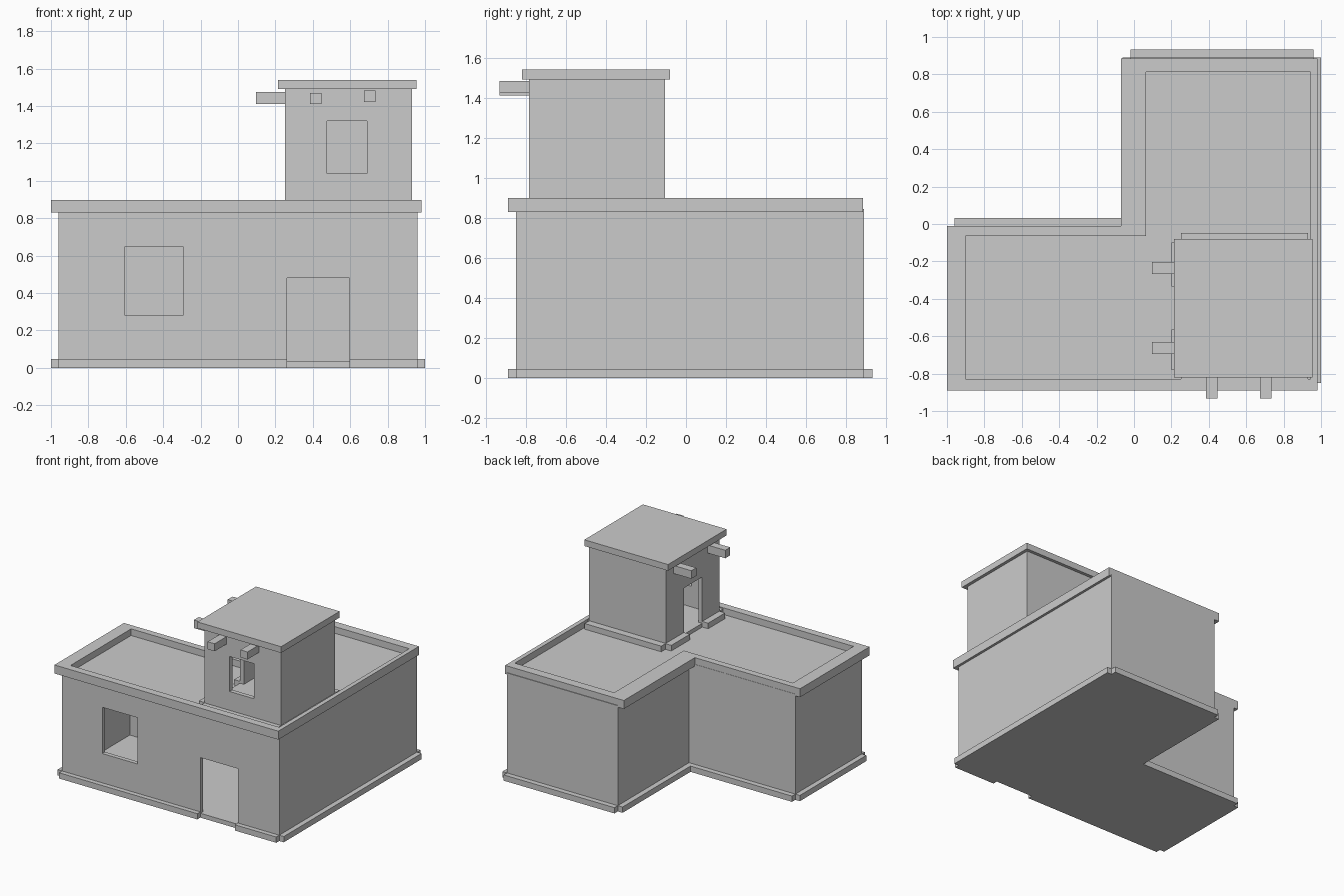
import bpy, bmesh

if "Cube" in bpy.data.objects:
    bpy.data.objects.remove(bpy.data.objects["Cube"])


def prism(name, pts, z0, z1):
    """Extrude a flat outline from z0 to z1."""
    bm = bmesh.new()
    low = bm.faces.new([bm.verts.new((x, y, z0)) for x, y in pts])
    ext = bmesh.ops.extrude_face_region(bm, geom=[low])
    for v in ext["geom"]:
        if isinstance(v, bmesh.types.BMVert):
            v.co.z = z1
    bmesh.ops.recalc_face_normals(bm, faces=bm.faces)
    mesh = bpy.data.meshes.new(name)
    bm.to_mesh(mesh)
    bm.free()
    ob = bpy.data.objects.new(name, mesh)
    bpy.context.collection.objects.link(ob)
    return ob


def box(name, x0, x1, y0, y1, z0, z1):
    return prism(name, [(x0, y0), (x1, y0), (x1, y1), (x0, y1)], z0, z1)


def cut(target, *cutters):
    """Subtract cutters from target, then remove them."""
    for c in cutters:
        c.hide_render = True
        m = target.modifiers.new("cut", 'BOOLEAN')
        m.operation = 'DIFFERENCE'
        m.solver = 'EXACT'
        m.object = c
        bpy.context.view_layer.objects.active = target
        bpy.ops.object.modifier_apply(modifier=m.name)
        bpy.data.objects.remove(c)


def ell(x0, x1, y0, y1, nx, ny):
    """L-shaped plan with its notch at the back left."""
    return [(x0, y0), (x1, y0), (x1, y1), (nx, y1), (nx, ny), (x0, ny)]


T = 0.035      # wall thickness
ROOF = 0.845   # main roof level

# Hollow L-shaped house with a front window and door
house = prism("house_walls", ell(-0.96, 0.96, -0.85, 0.89, -0.02, -0.01), 0, ROOF)
cut(house,
    prism("room", ell(-0.96 + T, 0.96 - T, -0.85 + T, 0.89 - T, -0.02 + T, -0.01 - T),
          T, ROOF - T),
    box("window_hole", -0.605, -0.295, -0.9, -0.75, 0.28, 0.65),
    box("door_hole", 0.262, 0.595, -0.9, -0.75, T, 0.48))

# Parapet around the main roof
parapet = prism("parapet", ell(-1.0, 0.98, -0.89, 0.885, -0.07, -0.012), 0.83, 0.898)
cut(parapet, prism("parapet_hole",
                   ell(-0.90, 0.945, -0.83, 0.813, 0.065, -0.065), 0.7, 1.0))

# Plinth strips along each ground-floor wall, open at the corners
for name, x0, x1, y0, y1 in [
        ("front_left", -0.96, 0.262, -0.888, -0.85),
        ("front_right", 0.595, 0.96, -0.888, -0.85),
        ("right", 0.96, 1.0, -0.85, 0.89),
        ("back", -0.02, 0.96, 0.89, 0.932),
        ("notch_side", -0.062, -0.02, -0.01, 0.89),
        ("notch_back", -0.96, -0.02, -0.01, 0.032),
        ("left", -1.0, -0.96, -0.85, -0.01)]:
    box("plinth_" + name, x0, x1, y0, y1, 0, 0.046)

# Hollow tower with a front window and a left door onto the roof
tower = box("tower_walls", 0.252, 0.93, -0.785, -0.105, ROOF - 0.01, 1.49)
cut(tower,
    box("tower_room", 0.252 + T, 0.93 - T, -0.785 + T, -0.105 - T, ROOF + 0.03, 1.47),
    box("tower_window_hole", 0.475, 0.69, -0.85, -0.7, 1.04, 1.32),
    box("tower_door_hole", 0.2, 0.35, -0.565, -0.335, ROOF + 0.03, 1.245))
box("tower_roof", 0.215, 0.955, -0.82, -0.08, 1.49, 1.54)

# Plinth strips around the tower
for name, x0, x1, y0, y1 in [
        ("front", 0.252, 0.93, -0.833, -0.785),
        ("back", 0.252, 0.93, -0.105, -0.047),
        ("right", 0.93, 0.97, -0.785, -0.105),
        ("left_near", 0.2, 0.252, -0.78, -0.565),
        ("left_far", 0.2, 0.252, -0.335, -0.10)]:
    box("tower_plinth_" + name, x0, x1, y0, y1, ROOF - 0.01, 0.89)

# Beam ends poking out under the tower roof
for i, y in enumerate((-0.663, -0.235)):
    box(f"left_beam_{i + 1}", 0.095, 0.27, y - 0.031, y + 0.031, 1.411, 1.475)
for i, (x, z) in enumerate(((0.415, 1.44), (0.705, 1.452))):
    box(f"front_beam_{i + 1}", x - 0.031, x + 0.031, -0.932, -0.77, z - 0.03, z + 0.03)
